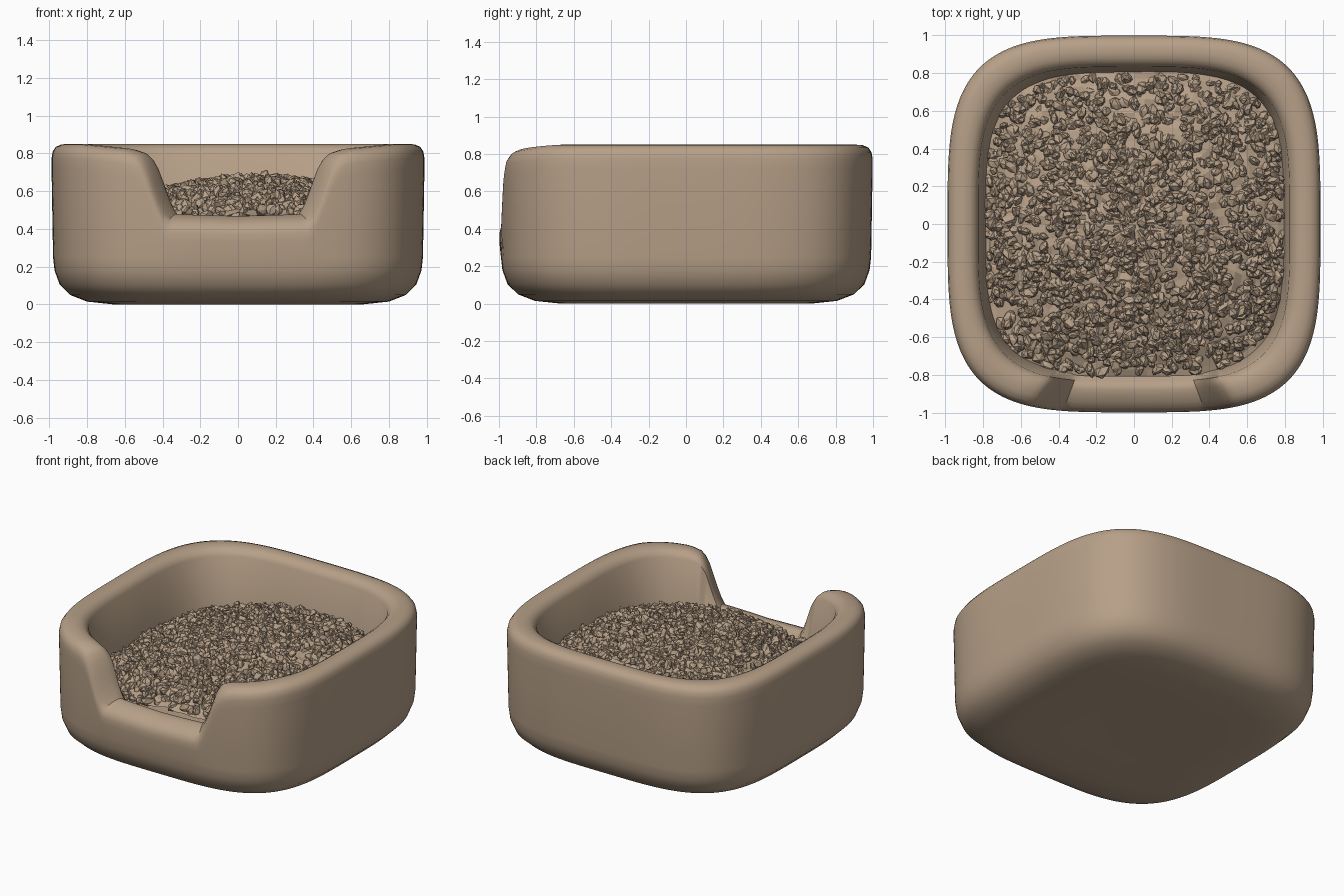
import bpy, bmesh, math, random
from mathutils import Vector, Matrix, Euler

if "Cube" in bpy.data.objects:
    bpy.data.objects.remove(bpy.data.objects["Cube"])

random.seed(4)
N = 240          # points round the tray
EXP = 3.7        # squareness of the outline

tan = bpy.data.materials.new("sandy_tan")
tan.diffuse_color = (0.47, 0.35, 0.245, 1)
tan.use_nodes = True
tan.node_tree.nodes["Principled BSDF"].inputs["Base Color"].default_value = tan.diffuse_color


def outline(a):
    """Rounded-square outline point for a polar angle."""
    c, s = math.cos(a), math.sin(a)
    r = (abs(c) ** EXP + abs(s) ** EXP) ** (-1 / EXP)
    return Vector((r * c * 1.0, r * s * 1.01))


def interp(x, pts):
    for (x0, y0), (x1, y1) in zip(pts, pts[1:]):
        if x <= x1:
            return y0 + (y1 - y0) * max(0, x - x0) / (x1 - x0)
    return pts[-1][1]


def rim_height(p):
    """Rim is level except for the entry notch in the front wall."""
    if p.y > 0:
        return 0.85
    return interp(abs(p.x), [(0, 0.46), (0.38, 0.47), (0.42, 0.53), (0.505, 0.745),
                             (0.545, 0.80), (0.63, 0.825), (0.9, 0.85)])


def finish(bm, name):
    bmesh.ops.recalc_face_normals(bm, faces=bm.faces)
    me = bpy.data.meshes.new(name)
    bm.to_mesh(me)
    bm.free()
    me.materials.append(tan)
    ob = bpy.data.objects.new(name, me)
    bpy.context.collection.objects.link(ob)
    return ob


def loft(bm, rings, cap_start=True):
    n = len(rings[0])
    for r0, r1 in zip(rings, rings[1:]):
        for i in range(n):
            j = (i + 1) % n
            bm.faces.new((r0[i], r0[j], r1[j], r1[i]))
    if cap_start:
        bm.faces.new(rings[0][::-1])
    bm.faces.new(rings[-1])


# Tray: bottom, outer wall, rolled rim, inner wall, floor
lower = [(0.35, 0.012), (0.66, 0.0), (0.80, 0.015), (0.89, 0.05),
         (0.945, 0.105), (0.972, 0.18), (0.98, 0.25)]
rim = [(0.988, -0.13), (0.988, -0.075), (0.982, -0.04), (0.965, -0.015), (0.935, -0.002),
       (0.90, 0.0), (0.87, -0.005), (0.845, -0.02), (0.825, -0.05)]
inner = [(0.782, 0.40), (0.74, 0.36)]
bm = bmesh.new()
pts = [outline(2 * math.pi * i / N) for i in range(N)]
rings = []
for s, z in lower:
    rings.append([bm.verts.new((p.x * s, p.y * s, z)) for p in pts])
for s, dz in rim:
    ring = []
    for p in pts:
        h = rim_height(p)
        tilt = (0.9 - s) * (0.85 - h)      # notch sill slopes outwards
        ring.append(bm.verts.new((p.x * s, p.y * s, h + dz * (0.45 + 0.55 * h / 0.85) + tilt)))
    rings.append(ring)
for s, z in inner:
    rings.append([bm.verts.new((p.x * s, p.y * s, z)) for p in pts])
loft(bm, rings)
tray = finish(bm, "tray")
bpy.context.view_layer.objects.active = tray
tray.select_set(True)
bpy.ops.object.shade_smooth_by_angle(angle=math.radians(40))


# Litter mound under the loose stones
def mound(x, y):
    return max(0.43, 0.66 - 0.26 * (1.1 * (x - 0.1) ** 2 + 0.85 * (y - 0.1) ** 2))


bm = bmesh.new()
rings = []
for k in range(22):
    s = 0.80 * (1 - k / 22)
    ring = []
    for i in range(72):
        p = outline(2 * math.pi * i / 72) * s
        ring.append(bm.verts.new((p.x, p.y, mound(p.x, p.y) + random.uniform(-0.012, 0.012))))
    rings.append(ring)
loft(bm, rings, cap_start=False)
finish(bm, "litter_mound")

# Loose stones: irregular faceted lumps, sunk deeper towards the back
bm = bmesh.new()
count = 0
while count < 1900:
    x, y = random.uniform(-0.79, 0.79), random.uniform(-0.8, 0.79)
    if abs(x) ** EXP + abs(y) ** EXP > 0.782 ** EXP:
        continue
    sunk = y > -0.1 and math.hypot(x, y - 0.35) < 0.65
    if sunk and random.random() < 0.2:
        continue
    size = random.uniform(0.022, 0.037)
    lift = random.uniform(-0.018, 0.006) if sunk else random.uniform(-0.006, 0.016)
    m = (Matrix.Translation((x, y, mound(x, y) + lift))
         @ Euler([random.uniform(0, 6.28) for _ in range(3)]).to_matrix().to_4x4()
         @ Matrix.Diagonal((size * 1.3, size, size * 0.75, 1)))
    made = bmesh.ops.create_icosphere(bm, subdivisions=1, radius=1, matrix=m)
    c = m.translation
    for v in made["verts"]:
        v.co = c + (v.co - c) * random.uniform(0.8, 1.2)
    count += 1
finish(bm, "litter_stones")
